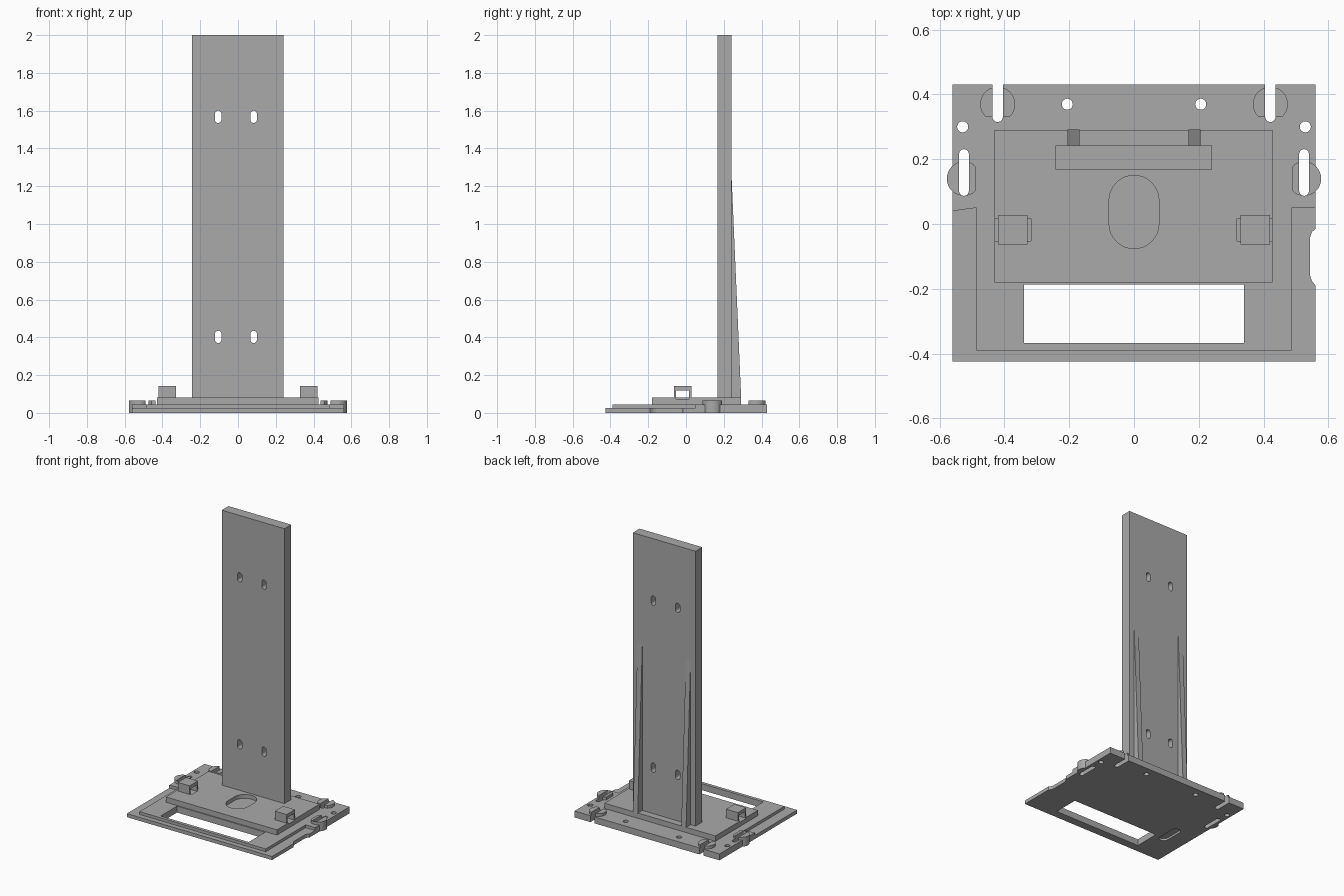
import bpy, bmesh
from math import sin, cos, pi

if "Cube" in bpy.data.objects:
    bpy.data.objects.remove(bpy.data.objects["Cube"], do_unlink=True)

grey = bpy.data.materials.new("plain grey")
grey.use_nodes = True
grey.diffuse_color = (0.4, 0.4, 0.4, 1)
grey.node_tree.nodes["Principled BSDF"].inputs["Base Color"].default_value = (0.4, 0.4, 0.4, 1)


def prism(name, pts, lo, hi, axis="z"):
    """Extrude a 2D outline along an axis between lo and hi."""
    place = {"x": lambda a, b, h: (h, a, b),
             "y": lambda a, b, h: (a, h, b),
             "z": lambda a, b, h: (a, b, h)}[axis]
    bm = bmesh.new()
    low = [bm.verts.new(place(a, b, lo)) for a, b in pts]
    high = [bm.verts.new(place(a, b, hi)) for a, b in pts]
    n = len(pts)
    bm.faces.new(low)
    bm.faces.new(high)
    for i in range(n):
        j = (i + 1) % n
        bm.faces.new((low[i], low[j], high[j], high[i]))
    bmesh.ops.recalc_face_normals(bm, faces=bm.faces)
    mesh = bpy.data.meshes.new(name)
    bm.to_mesh(mesh)
    bm.free()
    mesh.materials.append(grey)
    ob = bpy.data.objects.new(name, mesh)
    bpy.context.scene.collection.objects.link(ob)
    return ob


def rect(a0, a1, b0, b1):
    return [(a0, b0), (a1, b0), (a1, b1), (a0, b1)]


def arc(cx, cy, r, start, end, n=16):
    return [(cx + r * cos(start + (end - start) * i / n),
             cy + r * sin(start + (end - start) * i / n)) for i in range(n + 1)]


def circle(cx, cy, r, n=32):
    return arc(cx, cy, r, 0, 2 * pi, n)[:-1]


def slot(cx, r, b0, b1):
    """Upright slot with round ends."""
    return arc(cx, b1 - r, r, 0, pi) + arc(cx, b0 + r, r, pi, 2 * pi)


def cut(ob, *cutters):
    """Subtract each cutter, leaving the cutters for reuse."""
    bpy.context.view_layer.objects.active = ob
    for c in cutters:
        c.hide_render = True
        mod = ob.modifiers.new("cut", "BOOLEAN")
        mod.operation, mod.solver, mod.object = "DIFFERENCE", "EXACT", c
        bpy.ops.object.modifier_apply(modifier=mod.name)


# Base in two tiers, the upper one stepped in at the front
base = prism("base_plate", rect(-0.56, 0.56, -0.425, 0.43), 0, 0.025)
tier = prism("base_tier", [(-0.487, -0.39), (0.487, -0.39), (0.487, 0.05), (0.56, 0.05),
                           (0.56, 0.43), (-0.56, 0.43), (-0.56, 0.04), (-0.487, 0.05)],
             0.025, 0.045)

# Openings through both tiers
through = [prism("window_cutter", rect(-0.34, 0.34, -0.367, -0.187), -0.1, 0.2)]
for s in (-1, 1):
    through += [
        prism("back_slot_cutter", slot(s * 0.421, 0.016, 0.315, 0.5), -0.1, 0.2),
        prism("side_slot_cutter", slot(s * 0.525, 0.015, 0.087, 0.231), -0.1, 0.2),
        prism("back_hole_cutter", circle(s * 0.206, 0.37, 0.017), -0.1, 0.2),
        prism("side_hole_cutter", circle(s * 0.529, 0.3, 0.017), -0.1, 0.2)]
notch = prism("notch_cutter", [(0.6, -0.19), (0.56, -0.19), (0.549, -0.175), (0.544, -0.16),
                               (0.544, -0.04), (0.549, -0.025), (0.56, -0.015), (0.6, -0.015)],
              -0.1, 0.2)
underside = prism("underside_pocket_cutter", slot(-0.41, 0.03, -0.22, -0.04), -0.1, 0.015)
cut(base, *through, notch, underside)
cut(tier, *through)

# Slotted bosses, each a disc trimmed flat
for s, side in ((-1, "right"), (1, "left")):
    back_pts = [(x, min(max(y, 0.33), 0.42)) for x, y in circle(s * 0.421, 0.37, 0.054)]
    side_pts = [(s * max(abs(x), 0.49), y) for x, y in circle(s * 0.525, 0.14, 0.053)]
    cut(prism("back_boss_" + side, back_pts, 0.045, 0.065), *through[1:])
    cut(prism("side_boss_" + side, side_pts, 0, 0.065), *through[1:])

# Raised plate with an oval pocket and a groove under each clip
plate = prism("raised_plate", rect(-0.43, 0.427, -0.18, 0.29), 0.045, 0.082)
pocket = prism("pocket_cutter", slot(0, 0.077, -0.076, 0.15), 0.055, 0.2)
grooves = [prism("groove_cutter", rect(-0.053, 0.017, 0.074, 0.118), *sorted((s * 0.318, s * 0.5)), "x")
           for s in (-1, 1)]
cut(plate, pocket, *grooves)

# Strap clips with a tunnel through them
for s, side, groove in ((-1, "right", grooves[0]), (1, "left", grooves[1])):
    cut(prism("clip_" + side, rect(-0.064, 0.028, 0.082, 0.142), *sorted((s * 0.329, s * 0.42)), "x"), groove)

# Tall upright with four screw slots
upright = prism("upright", rect(-0.243, 0.241, 0.168, 0.242), 0.08, 2, "y")
bpy.data.objects.remove(upright, do_unlink=True)
upright = prism("upright", rect(-0.243, 0.241, 0.168, 0.242), 0.08, 2)
screws = []
for x in (-0.105, 0.083):
    r = 0.017
    screws.append(prism("lower_screw_cutter", slot(x, r, 0.37, 0.435), 0, 0.5, "y"))
    screws.append(prism("upper_screw_cutter", slot(x, r, 1.535, 1.6), 0, 0.5, "y"))
cut(upright, *screws)

# Tapered ribs behind the upright
for s, side in ((-1, "right"), (1, "left")):
    prism("rib_" + side, [(0.24, 0.08), (0.292, 0.08), (0.242, 1.235), (0.24, 1.235)],
          *sorted((s * 0.168, s * 0.205)), "x")

# Remove the cutters now that the cuts are baked in
for ob in [o for o in bpy.data.objects if "_cutter" in o.name]:
    bpy.data.objects.remove(ob, do_unlink=True)
